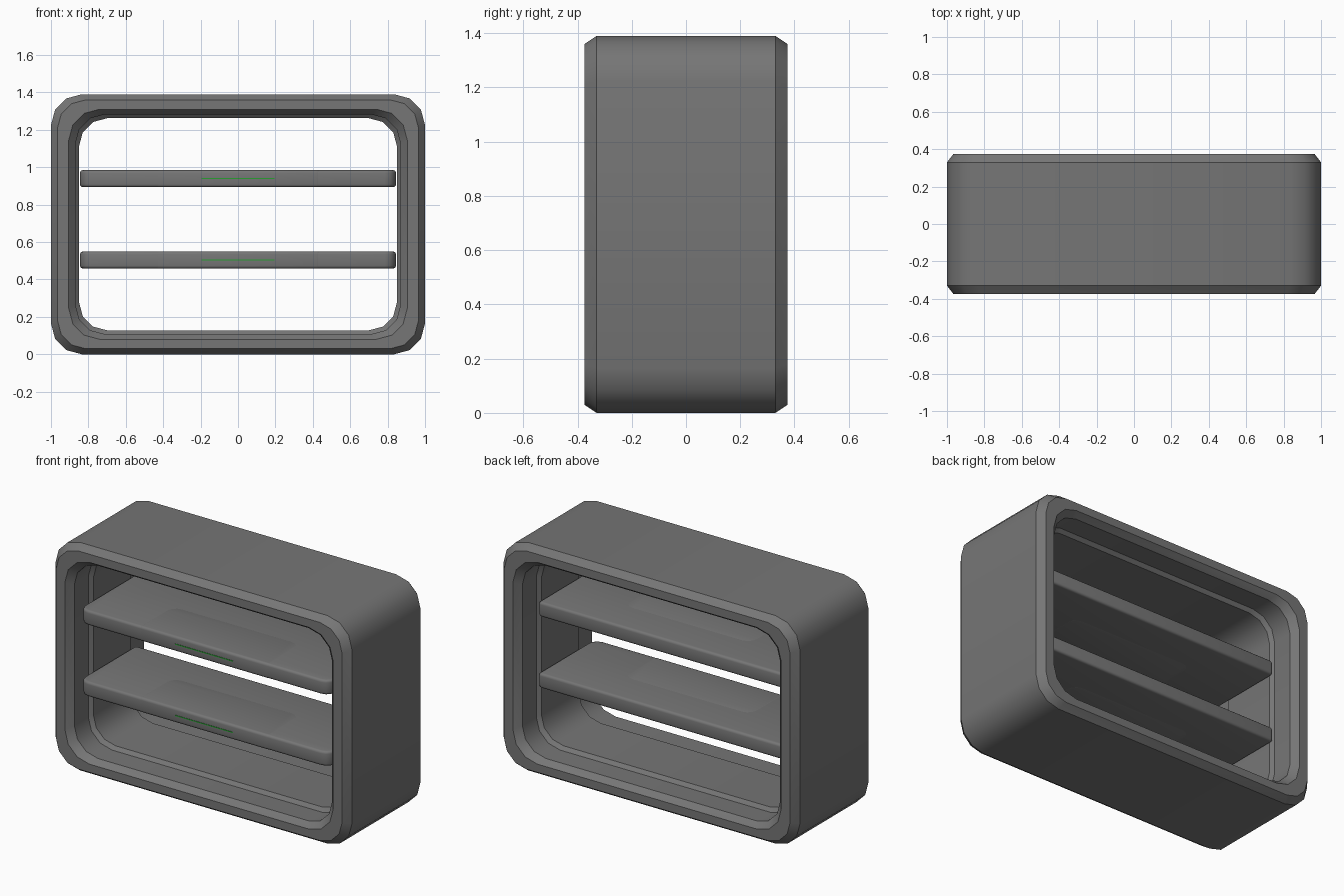
import bpy, bmesh, math

if "Cube" in bpy.data.objects:
    bpy.data.objects.remove(bpy.data.objects["Cube"])


def material(name, rgb):
    m = bpy.data.materials.new(name)
    m.diffuse_color = (*rgb, 1)
    m.use_nodes = True
    m.node_tree.nodes["Principled BSDF"].inputs["Base Color"].default_value = m.diffuse_color
    return m


GREY = material("dark grey", (0.18, 0.18, 0.18))
GREEN = material("green", (0.02, 0.35, 0.03))


def rounded_rect(x0, x1, v0, v1, r_low, r_high, seg=3):
    """Counter-clockwise rounded rectangle with separate low and high corner radii."""
    pts = []
    for cx, cv, r, a in ((x1, v1, r_high, 0), (x0, v1, r_high, 90),
                         (x0, v0, r_low, 180), (x1, v0, r_low, 270)):
        ox = cx - r if cx == x1 else cx + r
        ov = cv - r if cv == v1 else cv + r
        for i in range(seg + 1):
            t = math.radians(a + 90 * i / seg)
            pts.append((ox + r * math.cos(t), ov + r * math.sin(t)))
    return pts


def loft(name, rings, mat, closed=False):
    """Skin a row of equal rings; either cap the ends or join last to first."""
    bm = bmesh.new()
    rows = [[bm.verts.new(p) for p in ring] for ring in rings]
    pairs = list(zip(rows, rows[1:]))
    if closed:
        pairs.append((rows[-1], rows[0]))
    else:
        bm.faces.new(rows[0])
        bm.faces.new(rows[-1])
    n = len(rows[0])
    for a, b in pairs:
        for i in range(n):
            j = (i + 1) % n
            bm.faces.new((a[i], a[j], b[j], b[i]))
    bmesh.ops.recalc_face_normals(bm, faces=bm.faces)
    me = bpy.data.meshes.new(name)
    bm.to_mesh(me)
    bm.free()
    ob = bpy.data.objects.new(name, me)
    bpy.context.collection.objects.link(ob)
    me.materials.append(mat)
    bpy.ops.object.select_all(action='DESELECT')
    ob.select_set(True)
    bpy.context.view_layer.objects.active = ob
    bpy.ops.object.shade_smooth_by_angle(angle=math.radians(32))
    return ob


# Outer frame: (half width, half height, corner radius, y), mirrored to the back
MID = 0.695
half = [(1.0, 0.695, 0.165, -0.33), (0.965, 0.665, 0.15, -0.375),
        (0.905, 0.615, 0.165, -0.375), (0.87, 0.588, 0.16, -0.335),
        (0.87, 0.588, 0.16, -0.20), (0.85, 0.567, 0.15, -0.18)]
sections = half + [(w, h, r, -y) for w, h, r, y in reversed(half)]
loft("frame", [[(x, y, z) for x, z in rounded_rect(-w, w, MID - h, MID + h, r, r)]
               for w, h, r, y in sections], GREY, closed=True)


def slab(name, hx, y0, y1, r_front, r_back, z, hz, edge, mat):
    """Horizontal plate with rounded upper and lower rims."""
    rims = []
    for i in range(4):
        t = math.radians(30 * i)
        rims.append((edge * (1 - math.sin(t)), -hz + edge * (1 - math.cos(t))))
    rims += [(d, -h) for d, h in reversed(rims)]
    loft(name, [[(x, y, z + h) for x, y in rounded_rect(
        -hx + d, hx - d, y0 + d, y1 - d, r_front - d, r_back - d)]
        for d, h in rims], mat)


for label, z in (("lower", 0.504), ("upper", 0.939)):
    # Shelf board
    slab(label + "_shelf", 0.845, -0.325, 0.22, 0.06, 0.021, z, 0.045, 0.015, GREY)
    # Almost flush insert at the shelf front
    slab(label + "_shelf_insert", 0.44, -0.326, 0.0, 0.016, 0.07, z, 0.0455, 0.015, GREY)
    # Thin light strip on the insert front
    w, t, y = 0.195, 0.003, -0.328
    loft(label + "_light_strip",
         [[(-w, yy, z - t), (w, yy, z - t), (w, yy, z + t), (-w, yy, z + t)]
          for yy in (y, y + 0.004)], GREEN)
